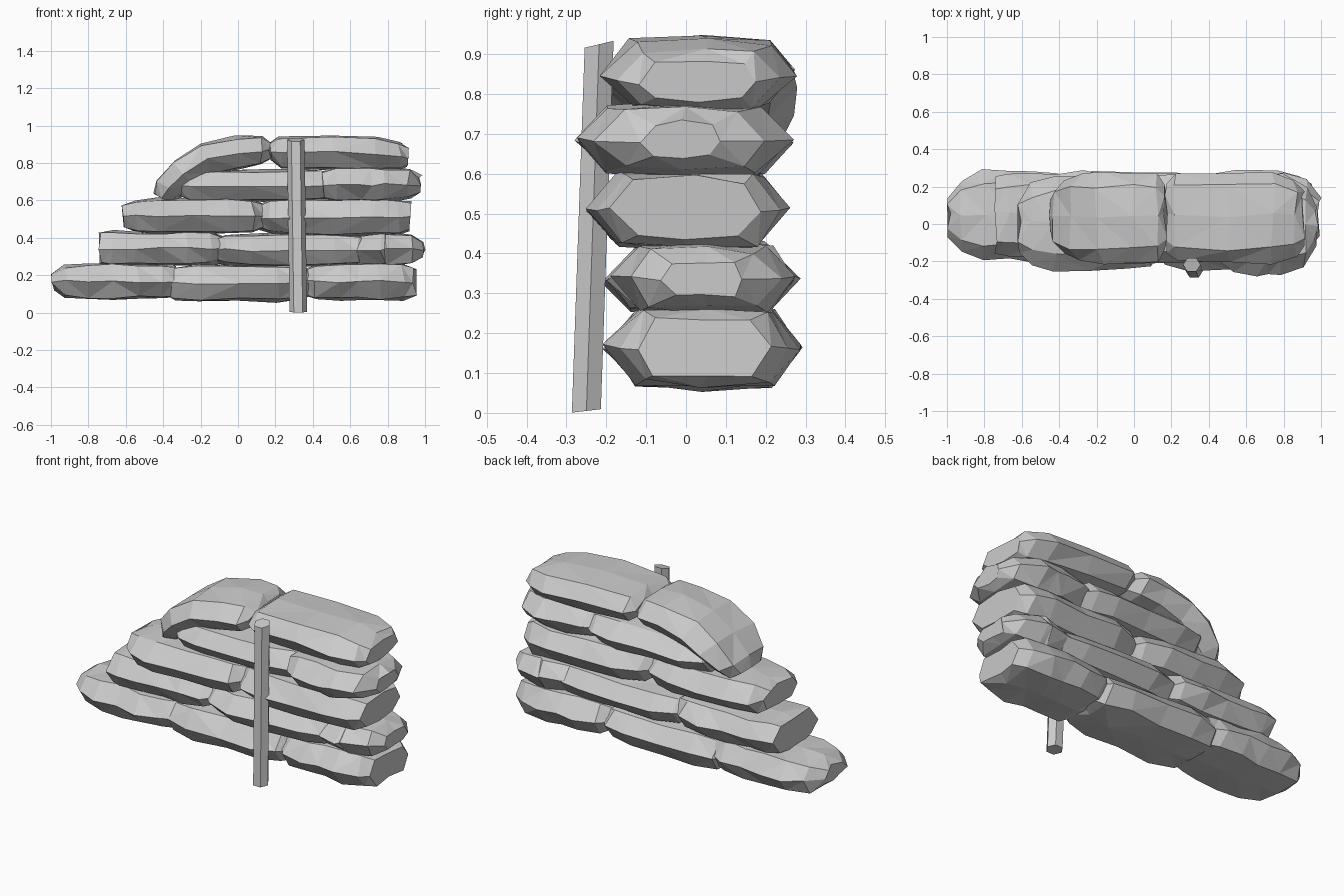
import bpy, bmesh, math, random
from mathutils import Vector

if "Cube" in bpy.data.objects:
    bpy.data.objects.remove(bpy.data.objects["Cube"])

random.seed(4)
# Octagonal bag cross-section (depth, height): pointed sides, nearly flat top
SECTION = [(1, 0), (.7, .88), (.05, 1), (-.68, .9), (-1, 0), (-.7, -.88), (0, -1), (.7, -.9)]


def loft(name, stations, jitter=0.013):
    """Skin rings along a spine. Station: x, z, centre y, half depth, half height, tilt."""
    bm = bmesh.new()
    rings = []
    for x, z, yc, w, h, a in stations:
        ring = []
        for sy, sz in SECTION:
            j = [random.uniform(-jitter, jitter) for _ in range(3)]
            ring.append(bm.verts.new((x - math.sin(a) * h * sz + j[0], yc + w * sy + j[1],
                                      z + math.cos(a) * h * sz + j[2] * .6)))
        rings.append(ring)
    n = len(SECTION)
    for r, s in zip(rings, rings[1:]):
        for i in range(n):
            k = (i + 1) % n
            bm.faces.new((r[i], r[k], s[k], s[i]))
    bm.faces.new(rings[0])
    bm.faces.new(rings[-1])
    bmesh.ops.triangulate(bm, faces=[f for f in bm.faces if len(f.verts) == 4])
    bmesh.ops.recalc_face_normals(bm, faces=bm.faces)
    me = bpy.data.meshes.new(name)
    bm.to_mesh(me)
    bm.free()
    ob = bpy.data.objects.new(name, me)
    bpy.context.collection.objects.link(ob)
    return ob


def bag(name, x0, x1, z0, z1, y0, y1, left=.5, right=.5):
    """Straight sandbag; left/right give how blunt each end is (1 = square)."""
    yc, zc, w, h = (y0 + y1) / 2, (z0 + z1) / 2, (y1 - y0) / 2, (z1 - z0) / 2
    l, r = left, right
    plan = [(x0, l), (x0 + .06, l + (1 - l) * .65), (x0 + .19, 1), ((x0 + x1) / 2, .98),
            (x1 - .19, 1), (x1 - .06, r + (1 - r) * .65), (x1, r)]
    return loft(name, [(x, zc, yc, w * s, h * min(1, s + .05), 0) for x, s in plan])


# Bottom course
bag("bag_1_left", -.99, -.34, .07, .265, -.20, .29, .42, .8)
bag("bag_1_middle", -.40, .40, .06, .255, -.19, .28, .6, .6)
bag("bag_1_right", .35, .945, .065, .265, -.20, .29, .6, .7)
# Second course
bag("bag_2_left", -.735, -.08, .25, .435, -.19, .28, .9, .7)
bag("bag_2_middle", -.13, .70, .245, .425, -.20, .27, .55, .6)
bag("bag_2_right", .58, .99, .25, .425, -.19, .28, .6, .45)
# Third course
bag("bag_3_left", -.61, .14, .42, .615, -.25, .25, .6, .6)
bag("bag_3_right", .10, .92, .41, .61, -.25, .26, .5, .75)
# Fourth course
bag("bag_4_left", -.32, .50, .59, .765, -.22, .26, .5, .7)
bag("bag_4_right", .46, .975, .59, .78, -.28, .26, .75, .4)
# Top course: left bag sags over the step, right bag lies flat
loft("bag_5_left_draped", [
    (-.40, .615, .03, .14, .05, 1.1), (-.375, .66, .03, .20, .075, .95),
    (-.285, .745, .035, .235, .095, .75), (-.17, .82, .035, .24, .095, .35),
    (0, .855, .035, .24, .087, .1), (.125, .868, .035, .235, .078, .05),
    (.17, .87, .035, .17, .045, 0)])
loft("bag_5_right", [
    (.175, .86, .035, .18, .045, 0), (.225, .86, .035, .235, .085, 0),
    (.50, .855, .035, .245, .092, -.02), (.74, .85, .035, .24, .09, -.03),
    (.86, .835, .035, .20, .075, -.1), (.905, .83, .035, .15, .05, -.1)])

# Hexagonal stake leaning against the front
bm = bmesh.new()
rings = []
for cx, cy, cz in ((.322, -.25, .005), (.309, -.218, .925)):
    rings.append([bm.verts.new((cx + .047 * math.cos(math.pi * i / 3),
                                cy + .042 * math.sin(math.pi * i / 3),
                                cz + .01 * math.sin(math.pi * i / 3) * (1 if cz > .5 else .5)))
                  for i in range(6)])
for i in range(6):
    k = (i + 1) % 6
    bm.faces.new((rings[0][i], rings[0][k], rings[1][k], rings[1][i]))
bm.faces.new(rings[0])
bm.faces.new(rings[1])
bmesh.ops.recalc_face_normals(bm, faces=bm.faces)
me = bpy.data.meshes.new("stake")
bm.to_mesh(me)
bm.free()
bpy.context.collection.objects.link(bpy.data.objects.new("stake", me))
